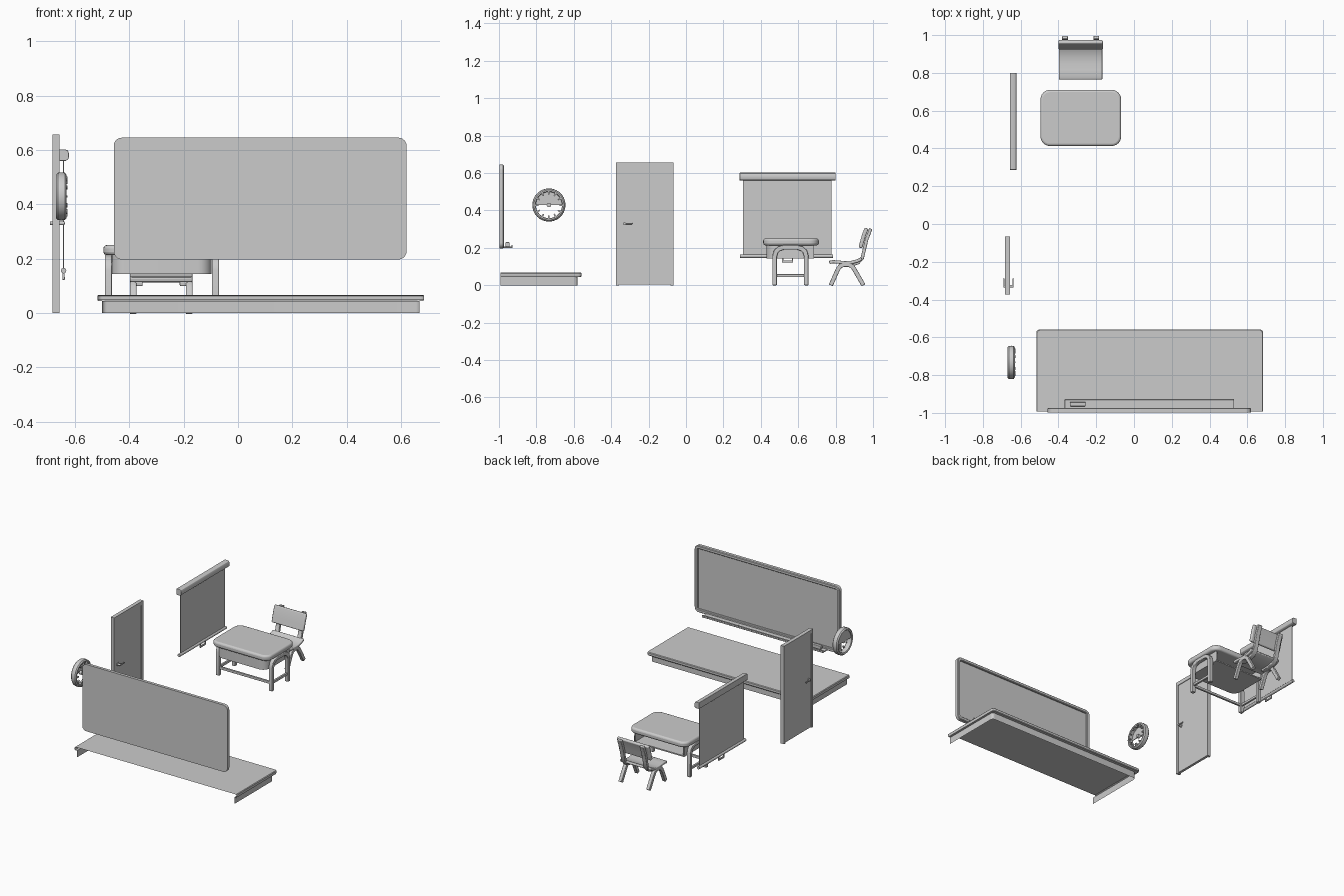
import bpy, bmesh, math
from mathutils import Vector

if "Cube" in bpy.data.objects:
    bpy.data.objects.remove(bpy.data.objects["Cube"])

grey = bpy.data.materials.new("plain_grey")
grey.diffuse_color = (0.6, 0.6, 0.6, 1)
grey.use_nodes = True
grey.node_tree.nodes["Principled BSDF"].inputs["Base Color"].default_value = grey.diffuse_color


def place(axis, u, v, w):
    return {'x': (w, u, v), 'y': (u, w, v), 'z': (u, v, w)}[axis]


def finish(name, bm, bevel=0):
    bmesh.ops.recalc_face_normals(bm, faces=bm.faces)
    me = bpy.data.meshes.new(name)
    bm.to_mesh(me)
    bm.free()
    me.materials.append(grey)
    ob = bpy.data.objects.new(name, me)
    bpy.context.collection.objects.link(ob)
    if bevel:
        m = ob.modifiers.new("bevel", 'BEVEL')
        m.width, m.segments, m.limit_method = bevel, 3, 'ANGLE'
        m.angle_limit = math.radians(40)
    bpy.ops.object.select_all(action='DESELECT')
    ob.select_set(True)
    bpy.context.view_layer.objects.active = ob
    bpy.ops.object.shade_smooth_by_angle(angle=math.radians(35))
    return ob


def prism(name, pts, axis, lo, hi, bevel=0):
    """Extrude a flat outline along an axis."""
    bm = bmesh.new()
    a = [bm.verts.new(place(axis, u, v, lo)) for u, v in pts]
    b = [bm.verts.new(place(axis, u, v, hi)) for u, v in pts]
    bm.faces.new(a)
    bm.faces.new(b)
    for i in range(len(pts)):
        j = (i + 1) % len(pts)
        bm.faces.new((a[i], a[j], b[j], b[i]))
    return finish(name, bm, bevel)


def rrect(u0, u1, v0, v1, r, n=6):
    pts = []
    for k, (cu, cv) in enumerate([(u1 - r, v1 - r), (u0 + r, v1 - r),
                                  (u0 + r, v0 + r), (u1 - r, v0 + r)]):
        for i in range(n + 1):
            a = math.pi / 2 * (k + i / n)
            pts.append((cu + r * math.cos(a), cv + r * math.sin(a)))
    return pts


def box(name, x, y, z, bevel=0):
    return prism(name, [(x[0], y[0]), (x[1], y[0]), (x[1], y[1]), (x[0], y[1])],
                 'z', z[0], z[1], bevel)


def disc(name, u, v, r, axis, lo, hi, n=20, bevel=0):
    return prism(name, [(u + r * math.cos(2 * math.pi * i / n),
                         v + r * math.sin(2 * math.pi * i / n)) for i in range(n)],
                 axis, lo, hi, bevel)


def strip(name, path, t, x0, x1, bevel=0.003):
    """Band of thickness t following a side-on path (y, z), from x0 to x1."""
    p = [Vector(q) for q in path]
    left, right = [], []
    for i, q in enumerate(p):
        d0 = (q - p[i - 1]).normalized() if i else (p[1] - q).normalized()
        d1 = (p[i + 1] - q).normalized() if i < len(p) - 1 else d0
        d = (d0 + d1).normalized()
        nrm = Vector((-d.y, d.x)) * (t / 2 / max(d.dot(d0), 0.5))
        left.append(tuple(q + nrm))
        right.append(tuple(q - nrm))
    return prism(name, left + right[::-1], 'x', x0, x1, bevel)


def loops(name, rings, closed=True, wrap=False, cap=False):
    """Skin a list of equal-length point rings."""
    bm = bmesh.new()
    vs = [[bm.verts.new(p) for p in ring] for ring in rings]
    pairs = list(zip(vs, vs[1:])) + ([(vs[-1], vs[0])] if wrap else [])
    for a, b in pairs:
        n = len(a)
        for i in range(n if closed else n - 1):
            j = (i + 1) % n
            bm.faces.new((a[i], a[j], b[j], b[i]))
    if cap:
        bm.faces.new(vs[-1])
    return finish(name, bm)


# Stage platform: thin shell, open below and along the front edge
def stage_edge(x0, x1, y1, z, r=0.018):
    back = rrect(x0, x1, -2, y1, r)[:14]
    return [(x, y, z) for x, y in [(x1, -0.993)] + back + [(x0, -0.993)]]


loops("stage_platform", [stage_edge(-0.5, 0.668, -0.58, 0),
                         stage_edge(-0.5, 0.668, -0.58, 0.045),
                         stage_edge(-0.515, 0.682, -0.561, 0.045),
                         stage_edge(-0.517, 0.684, -0.558, 0.049),
                         stage_edge(-0.517, 0.684, -0.558, 0.063),
                         stage_edge(-0.513, 0.680, -0.562, 0.067)],
      closed=False, cap=True)

# Writing board: backing panel, raised rim, tray and eraser
X0, X1, Z0, Z1 = -0.457, 0.62, 0.197, 0.645
prism("board_panel", rrect(X0, X1, Z0, Z1, 0.03), 'y', -0.998, -0.986)
rim = []
for d, y in [(0, -0.986), (0, -0.978), (0.004, -0.974), (0.018, -0.974), (0.022, -0.978), (0.022, -0.986)]:
    rim.append([(u, y, v) for u, v in rrect(X0 + d, X1 - d, Z0 + d, Z1 - d, 0.03 - d)])
loops("board_rim", rim)
box("board_tray", (-0.367, 0.53), (-0.975, -0.927), (0.198, 0.206), 0.002)
box("tray_lip", (-0.367, 0.53), (-0.934, -0.927), (0.206, 0.214), 0.002)
box("board_eraser", (-0.34, -0.256), (-0.965, -0.943), (0.206, 0.23), 0.004)

# Wall clock: rounded ring, upper half dial, hour marks and hub
CY, CZ = -0.733, 0.429
ring = []
for r, x in [(0.07, -0.667), (0.08, -0.67), (0.087, -0.663), (0.0885, -0.65),
             (0.087, -0.637), (0.08, -0.631), (0.073, -0.631), (0.07, -0.635)]:
    ring.append([(x, CY + r * math.cos(i * math.pi / 20), CZ + r * math.sin(i * math.pi / 20))
                 for i in range(40)])
loops("clock_ring", ring, wrap=True)
prism("clock_dial", [(CY + 0.071 * math.cos(i * math.pi / 20),
                      CZ + 0.071 * math.sin(i * math.pi / 20)) for i in range(21)],
      'x', -0.662, -0.658)
for i in range(12):
    a = i * math.pi / 6
    c, s = math.cos(a), math.sin(a)
    quad = [(CY + r * c - w * s, CZ + r * s + w * c)
            for r, w in [(0.056, -0.004), (0.073, -0.004), (0.073, 0.004), (0.056, 0.004)]]
    prism("clock_hour_mark", quad, 'x', -0.64, -0.628)
disc("clock_hub", CY, CZ, 0.012, 'x', -0.66, -0.64)

# Door: leaf in a frame, lever handles on both sides
for name, y in [("door_jamb", (-0.374, -0.357)), ("door_jamb", (-0.083, -0.066))]:
    box(name, (-0.682, -0.657), y, (0, 0.657))
box("door_head", (-0.682, -0.657), (-0.357, -0.083), (0.632, 0.657))
box("door_leaf", (-0.678, -0.661), (-0.357, -0.083), (0.004, 0.632))
disc("door_spindle", -0.33, 0.33, 0.007, 'x', -0.691, -0.638, 12)
for x in (-0.692, -0.643):
    box("door_lever", (x, x + 0.006), (-0.335, -0.287), (0.326, 0.334), 0.002)
for x in (-0.682, -0.661):
    disc("door_rose", -0.33, 0.33, 0.012, 'x', x, x + 0.004, 16)

# Pull-down screen: case, sheet, weight bar and pull
prism("screen_case", [(-0.657, 0.56), (-0.633, 0.56), (-0.624, 0.566), (-0.622, 0.575),
                      (-0.622, 0.587), (-0.626, 0.598), (-0.635, 0.602), (-0.657, 0.602)],
      'y', 0.287, 0.8, 0.002)
box("screen_sheet", (-0.643, -0.64), (0.306, 0.777), (0.155, 0.565))
disc("screen_bar", -0.6415, 0.156, 0.01, 'y', 0.29, 0.785, 14)
for y in (0.513, 0.566):
    box("screen_pull_side", (-0.645, -0.638), (y, y + 0.007), (0.125, 0.15))
box("screen_pull_grip", (-0.646, -0.637), (0.513, 0.573), (0.122, 0.133), 0.002)

# Desk: rounded top, tray open toward the chair, arched side legs, stretchers
prism("desk_top", rrect(-0.495, -0.068, 0.413, 0.71, 0.05), 'z', 0.213, 0.25, 0.012)


def tray_edge(d, z):
    pts = rrect(-0.465 + d, -0.097 - d, 0.43 + d, 2, 0.05 - d)[14:]
    return [(x, y, z) for x, y in [(-0.465 + d, 0.685)] + pts + [(-0.097 - d, 0.685)]]


prism("desk_tray_floor", [p[:2] for p in tray_edge(0.001, 0)], 'z', 0.143, 0.151)
loops("desk_tray_wall", [tray_edge(0, 0.143), tray_edge(0, 0.216),
                         tray_edge(0.008, 0.216), tray_edge(0.008, 0.143)],
      closed=False, wrap=True)
half = [(0.474, 0), (0.474, 0.155), (0.481, 0.18), (0.497, 0.195), (0.52, 0.202)]
arch = half + [(1.117 - y, z) for y, z in half[::-1]]
for x in (-0.49, -0.096):
    strip("desk_leg_arch", arch, 0.024, x, x + 0.026, 0.004)
    box("desk_side_stretcher", (x + 0.006, x + 0.02), (0.474, 0.643), (0.043, 0.06), 0.003)
box("desk_long_stretcher", (-0.477, -0.083), (0.468, 0.482), (0.043, 0.06), 0.003)

# Chair: curved seat and back, leg frames and back posts
CX = -0.2825
strip("chair_seat", [(0.766, 0.122), (0.785, 0.126), (0.815, 0.124), (0.85, 0.12),
                     (0.885, 0.122), (0.915, 0.13), (0.94, 0.142)],
      0.017, CX - 0.115, CX + 0.115, 0.005)
strip("chair_back", [(0.932, 0.2), (0.942, 0.235), (0.952, 0.27), (0.966, 0.305)],
      0.021, CX - 0.118, CX + 0.118, 0.007)
for s in (-1, 1):
    x = CX + s * 0.103
    strip("chair_leg_frame", [(0.774, 0), (0.812, 0.085), (0.824, 0.102), (0.842, 0.11),
                              (0.87, 0.11), (0.888, 0.102), (0.9, 0.085), (0.949, 0)],
          0.023, x - 0.012, x + 0.012, 0.004)
    x = CX + s * 0.083
    strip("chair_back_post", [(0.82, 0.108), (0.885, 0.11), (0.92, 0.121), (0.942, 0.145),
                              (0.953, 0.19), (0.966, 0.245), (0.988, 0.303)],
          0.018, x - 0.015, x + 0.015, 0.004)
